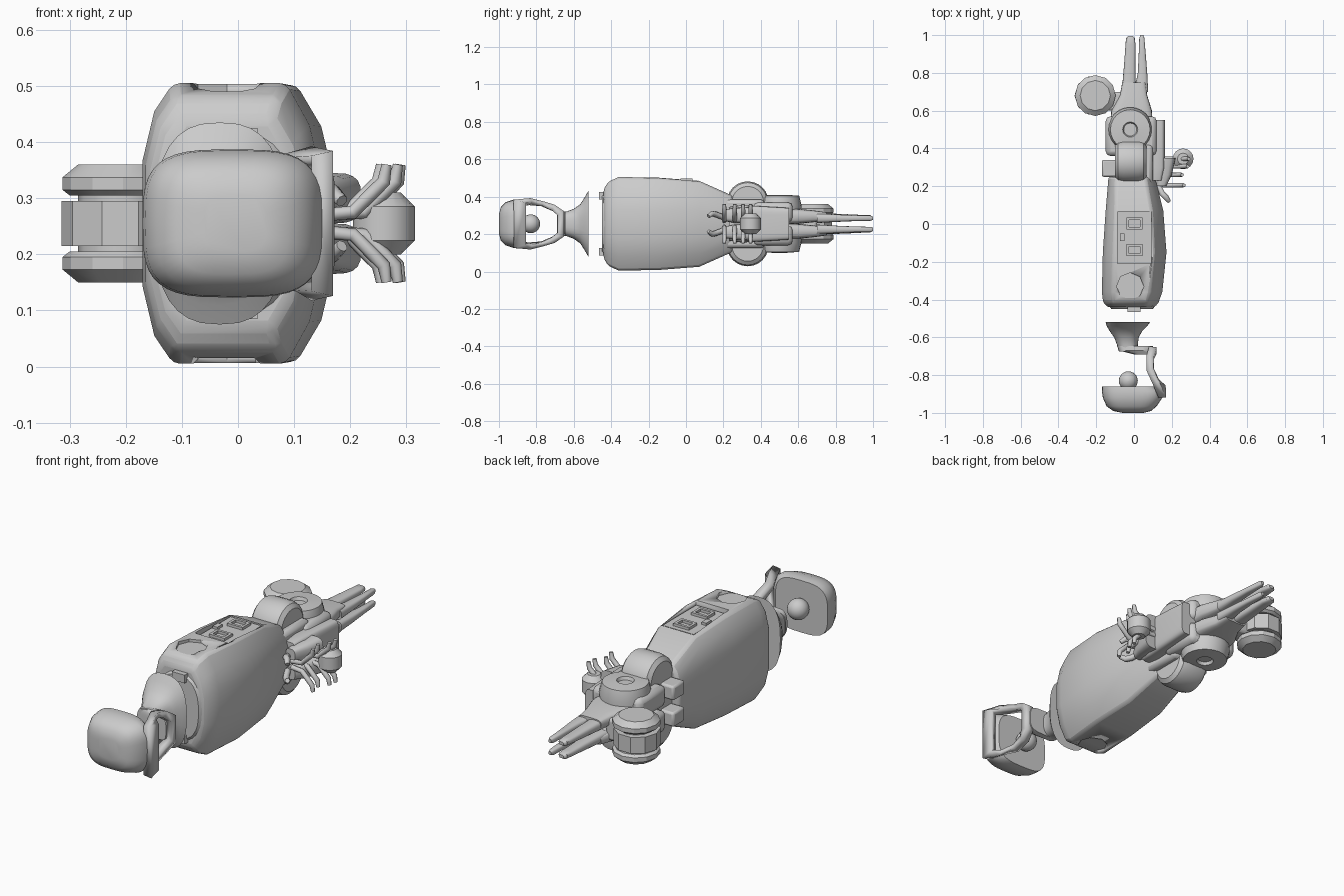
import bpy, bmesh
from math import cos, sin, pi, copysign

if "Cube" in bpy.data.objects:
    bpy.data.objects.remove(bpy.data.objects["Cube"])

ZC = 0.255  # symmetry plane: nearly every part is mirrored up/down about it


def finish(name, bm, mirror=False, bevel=0.0, angle=35):
    bmesh.ops.recalc_face_normals(bm, faces=bm.faces[:])
    me = bpy.data.meshes.new(name)
    bm.to_mesh(me)
    bm.free()
    ob = bpy.data.objects.new(name, me)
    bpy.context.collection.objects.link(ob)
    ob.location.z = ZC
    bpy.ops.object.select_all(action='DESELECT')
    bpy.context.view_layer.objects.active = ob
    ob.select_set(True)
    bpy.ops.object.shade_smooth_by_angle(angle=angle * pi / 180)
    if bevel:
        m = ob.modifiers.new("bevel", 'BEVEL')
        m.width, m.segments = bevel, 2
    if mirror:
        add_mirror(ob)
    return ob


def add_mirror(ob):
    m = ob.modifiers.new("mirror", 'MIRROR')
    m.use_axis = (False, False, True)
    m.use_clip = False
    m.use_mirror_merge = False


def rounded(n, count=32):
    """Unit superellipse ring."""
    ring = []
    for i in range(count):
        c, s = cos(2 * pi * i / count), sin(2 * pi * i / count)
        ring.append((copysign(abs(c) ** (2 / n), c), copysign(abs(s) ** (2 / n), s)))
    return ring


def loft(name, ring, sections, zc=0.0, **kw):
    """Skin a unit ring through sections (y, x0, x1, half height)."""
    bm = bmesh.new()
    rows = [[bm.verts.new(((a + b) / 2 + (b - a) / 2 * u, y, zc + h * v)) for u, v in ring]
            for y, a, b, h in sections]
    n = len(ring)
    for r, q in zip(rows, rows[1:]):
        for i in range(n):
            bm.faces.new((r[i], r[(i + 1) % n], q[(i + 1) % n], q[i]))
    bm.faces.new(rows[0])
    bm.faces.new(rows[-1])
    return finish(name, bm, **kw)


def box(name, x, y, z, **kw):
    return loft(name, [(-1, -1), (1, -1), (1, 1), (-1, 1)],
                [(y[0], x[0], x[1], (z[1] - z[0]) / 2), (y[1], x[0], x[1], (z[1] - z[0]) / 2)],
                zc=(z[0] + z[1]) / 2, **kw)


def lathe(name, c, profile, axis='z', sides=24, **kw):
    """Revolve (radius, offset) points around an axis; closed if ends differ from zero."""
    bm = bmesh.new()
    rows = []
    for r, o in profile:
        row = []
        for i in range(sides):
            p, q = r * cos(2 * pi * i / sides), r * sin(2 * pi * i / sides)
            d = (p, q, o) if axis == 'z' else (o, p, q)
            row.append(bm.verts.new([a + b for a, b in zip(c, d)]))
        rows.append(row)
    for r, q in zip(rows, rows[1:]):
        for i in range(sides):
            bm.faces.new((r[i], r[(i + 1) % sides], q[(i + 1) % sides], q[i]))
    bm.faces.new(rows[0])
    bm.faces.new(rows[-1])
    return finish(name, bm, **kw)


def tube(name, pts, r, tip=0.75):
    cu = bpy.data.curves.new(name, 'CURVE')
    cu.dimensions, cu.bevel_depth, cu.bevel_resolution, cu.use_fill_caps = '3D', r, 2, True
    sp = cu.splines.new('POLY')
    sp.points.add(len(pts) - 1)
    for p, co in zip(sp.points, pts):
        p.co = (*co, 1)
    sp.points[-1].radius = tip
    ob = bpy.data.objects.new(name, cu)
    bpy.context.collection.objects.link(ob)
    ob.location.z = ZC
    add_mirror(ob)


# --- head: domed crown with a flat inner face
loft("head_crown", rounded(3.4, 40),
     [(-1.0, -0.06, 0.05, 0.05), (-0.99, -0.11, 0.09, 0.09), (-0.965, -0.145, 0.12, 0.115),
      (-0.92, -0.165, 0.15, 0.13), (-0.885, -0.17, 0.15, 0.132), (-0.86, -0.17, 0.115, 0.128)])
lathe("head_sensor_ball", (-0.03, -0.83, 0),
      [(0.05 * max(sin(pi * i / 12), 0.02), -0.05 * cos(pi * i / 12)) for i in range(13)])

# --- face frame: open band around the visor opening
half = [(-0.92, 0.15, 0.125, -0.86, 0.105), (-0.84, 0.115, 0.128, -0.83, 0.106),
        (-0.77, 0.085, 0.12, -0.77, 0.095), (-0.70, 0.085, 0.1, -0.715, 0.07),
        (-0.65, 0.1, 0.065, -0.685, 0.045)]
loop = [(*p, 1) for p in half] + [(*p, -1) for p in reversed(half)]
bm = bmesh.new()
pairs = [(bm.verts.new((x, yo, s * zo)), bm.verts.new((x, yi, s * zi)))
         for yo, x, zo, yi, zi, s in loop]
for i in range(len(pairs)):
    (a, b), (c, d) = pairs[i], pairs[(i + 1) % len(pairs)]
    bm.faces.new((a, c, d, b))
frame = finish("face_frame", bm)
sol = frame.modifiers.new("thickness", 'SOLIDIFY')
sol.thickness, sol.offset = 0.04, 0

# --- jaw and flared neck
loft("jaw", rounded(4), [(-0.69, 0.0, 0.09, 0.055), (-0.67, -0.08, 0.1, 0.068), (-0.645, -0.09, 0.1, 0.065)])
loft("neck", rounded(2.6),
     [(-0.675, -0.08, 0.02, 0.065), (-0.64, -0.09, 0.02, 0.065), (-0.6, -0.105, 0.025, 0.08),
      (-0.565, -0.13, 0.045, 0.105), (-0.54, -0.145, 0.07, 0.145), (-0.52, -0.15, 0.085, 0.18)])

# --- torso: chamfered shell
up = [(1, 0.3), (0.86, 0.7), (0.6, 1), (-0.66, 1), (-0.87, 0.8), (-1, 0.45)]
shell = up + [(u, -v) for u, v in reversed(up)]
torso = loft("torso", shell,
             [(-0.44, -0.14, 0.11, 0.185), (-0.415, -0.163, 0.13, 0.225), (-0.36, -0.17, 0.15, 0.25),
              (-0.15, -0.165, 0.172, 0.247), (0.07, -0.15, 0.155, 0.23), (0.25, -0.135, 0.11, 0.15)],
             bevel=0.012, angle=30)


def cut(cutter):
    cutter.hide_render = True
    cutter.display_type = 'WIRE'
    m = torso.modifiers.new("cut", 'BOOLEAN')
    m.operation, m.object, m.solver = 'DIFFERENCE', cutter, 'EXACT'


# back panel recess and the two shoulder sockets
cut(box("panel_cutter", (-0.088, 0.093), (-0.21, 0.065), (0.222, 0.3)))
for s in (1, -1):
    cut(lathe("socket_cutter", (-0.02, -0.33, s * 0.29), [(0.072, -0.055), (0.072, 0.05)], sides=8))
box("panel_plate", (-0.082, 0.087), (-0.203, 0.058), (0.2, 0.228))
for y in (-0.17, -0.03):  # square ports
    for x0, x1, y0, y1 in ((-0.04, 0.045, 0, 0.013), (-0.04, 0.045, 0.052, 0.065),
                           (-0.04, -0.027, 0, 0.065), (0.032, 0.045, 0, 0.065)):
        box("port_frame", (x0, x1), (y + y0, y + y1), (0.215, 0.241))
box("panel_catch", (-0.075, -0.05), (-0.09, -0.05), (0.215, 0.24))
box("collar_stub", (-0.035, 0.035), (-0.465, -0.42), (0.13, 0.17), mirror=True)
loft("collar", rounded(2.4), [(-0.45, -0.12, 0.1, 0.155), (-0.43, -0.135, 0.115, 0.175)])

# --- hips: drum motors lying across, waist block and side housings
lathe("hip_drum", (-0.015, 0.33, 0.115),
      [(0.085, -0.085), (0.105, -0.07), (0.112, -0.04), (0.112, 0.04), (0.105, 0.065), (0.085, 0.08)],
      axis='x', mirror=True)
box("waist_block", (-0.1, 0.1), (0.2, 0.42), (-0.13, 0.13), bevel=0.02)
box("hip_plate", (-0.17, -0.09), (0.25, 0.34), (0.03, 0.1), mirror=True, bevel=0.01)
loft("forearm_housing", rounded(5), [(0.23, 0.08, 0.15, 0.09), (0.3, 0.08, 0.165, 0.1),
     (0.55, 0.08, 0.165, 0.085)], bevel=0)

# --- thighs and knee drums
box("thigh", (-0.15, 0.12), (0.36, 0.57), (0.01, 0.115), mirror=True, bevel=0.025)
lathe("knee_drum", (-0.02, 0.5, 0),
      [(0.11, 0.02), (0.118, 0.1), (0.105, 0.15), (0.04, 0.155), (0.034, 0.14)],
      mirror=True)

# --- shins with forked ends
loft("shin", rounded(4, 20), [(0.5, -0.13, 0.1, 0.045), (0.6, -0.12, 0.095, 0.04),
     (0.68, -0.075, 0.07, 0.032), (0.75, -0.062, 0.06, 0.022)], zc=0.04, mirror=True)
loft("shin_prong_outer", rounded(3, 16), [(0.7, -0.065, 0.01, 0.026), (0.85, -0.052, 0.008, 0.02),
     (0.95, -0.045, 0.008, 0.015), (0.985, -0.042, 0.004, 0.014), (0.995, -0.03, -0.005, 0.008)],
     zc=0.032, mirror=True)
loft("shin_prong_inner", rounded(3, 16), [(0.7, 0.0, 0.075, 0.026), (0.8, 0.02, 0.07, 0.02),
     (0.9, 0.025, 0.062, 0.015), (0.985, 0.028, 0.055, 0.014), (1.0, 0.034, 0.049, 0.009)],
     zc=0.03, mirror=True)

# --- side drums: faceted stack beside the shins
lathe("side_drum_cap", (-0.205, 0.68, 0),
      [(0.095, 0.05), (0.108, 0.06), (0.108, 0.082), (0.08, 0.105)], sides=12, mirror=True, angle=20)
lathe("side_drum_core", (-0.21, 0.68, 0), [(0.105, -0.04), (0.105, 0.04)], sides=10, angle=20)
lathe("side_drum_hub", (-0.205, 0.68, 0), [(0.08, -0.07), (0.08, 0.07)], sides=12)
box("side_drum_arm", (-0.17, -0.05), (0.6, 0.7), (-0.055, 0.055), bevel=0.015)

# --- hands: palm and curled fingers on the right side
loft("palm", rounded(3, 20), [(0.2, 0.12, 0.17, 0.03), (0.26, 0.12, 0.2, 0.04), (0.35, 0.12, 0.22, 0.045)],
     zc=0.045, mirror=True)
lathe("wrist_disc", (0.26, 0.345, 0), [(0.03, -0.055), (0.055, -0.03), (0.055, 0.03), (0.03, 0.055)], sides=16)
for y, reach in ((0.345, 0.29), (0.305, 0.285), (0.26, 0.255), (0.205, 0.265)):
    tube("finger", [(0.15, y, 0.015), (reach - 0.06, y, 0.02), (reach - 0.025, y, 0.055),
                    (reach - 0.005, y, 0.075), (reach, y, 0.105)], 0.012)
tube("thumb", [(0.13, 0.2, 0.035), (0.15, 0.16, 0.05), (0.17, 0.14, 0.055), (0.185, 0.12, 0.04)], 0.015)
